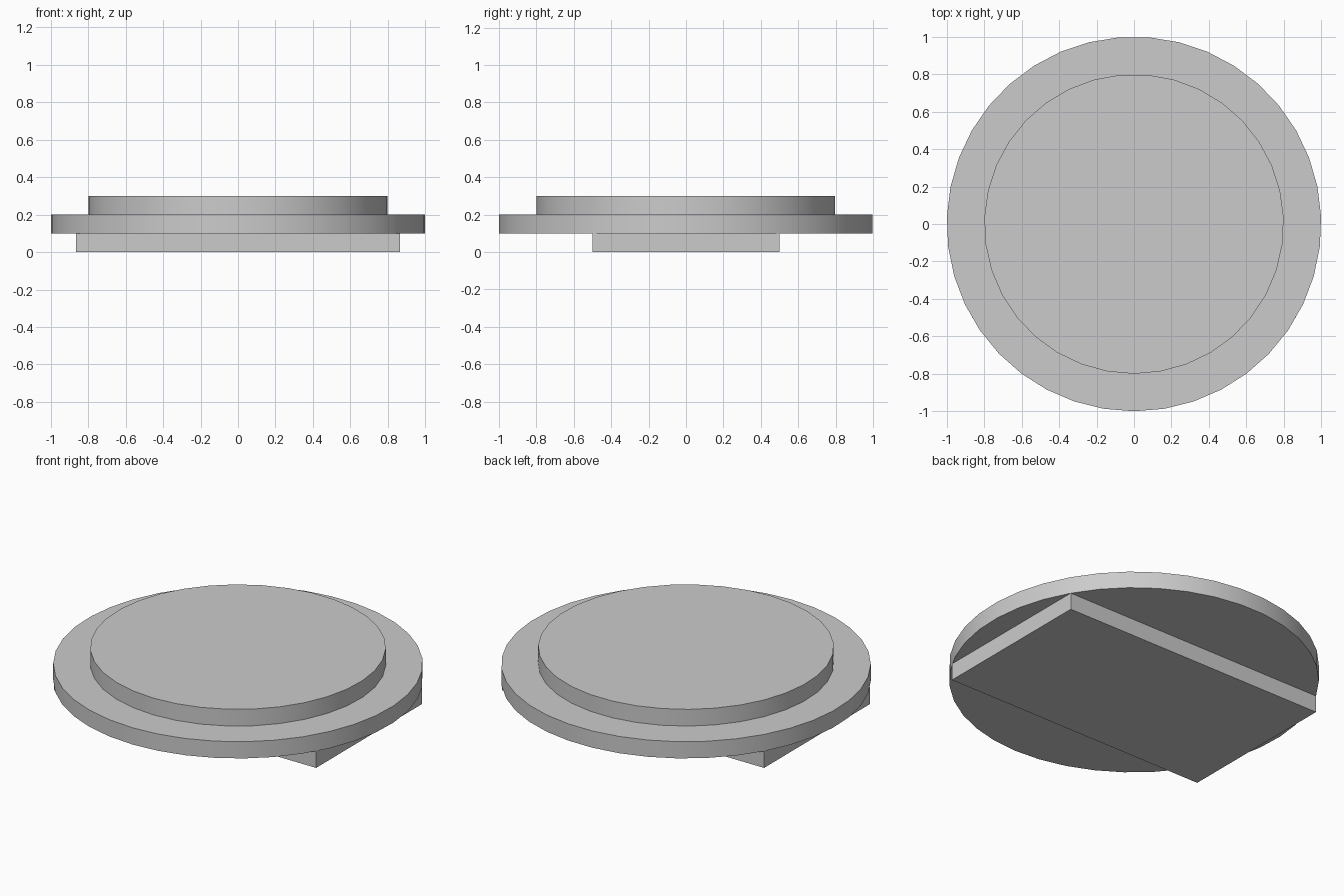
import bpy
import math

cube = bpy.data.objects.get("Cube")
if cube:
    bpy.data.objects.remove(cube, do_unlink=True)

# One plain grey for everything
GREY = (0.6, 0.6, 0.6, 1.0)
grey = bpy.data.materials.new("plain grey")
grey.use_nodes = True
grey.diffuse_color = GREY
grey.node_tree.nodes["Principled BSDF"].inputs["Base Color"].default_value = GREY


def finish(name):
    ob = bpy.context.object
    ob.name = name
    ob.data.materials.append(grey)
    bpy.ops.object.transform_apply(location=False, rotation=True, scale=True)
    return ob


def disc(name, radius, sides, bottom, height):
    # Odd-sided disc with one corner on the front centre line
    bpy.ops.mesh.primitive_cylinder_add(
        vertices=sides, radius=radius, depth=height,
        location=(0, 0, bottom + height / 2), rotation=(0, 0, math.pi))
    finish(name)
    bpy.ops.object.shade_smooth_by_angle(angle=math.radians(30))


# Rectangular foot whose corners reach the rim of the wide disc
bpy.ops.mesh.primitive_cube_add(size=1, location=(0, 0, 0.05))
bpy.context.object.scale = (math.sqrt(3), 1, 0.1)
finish("rectangular_foot")

# Stepped round body
disc("wide_disc", 1.0, 39, 0.1, 0.1)
disc("raised_disc", 0.8, 35, 0.2, 0.1)
